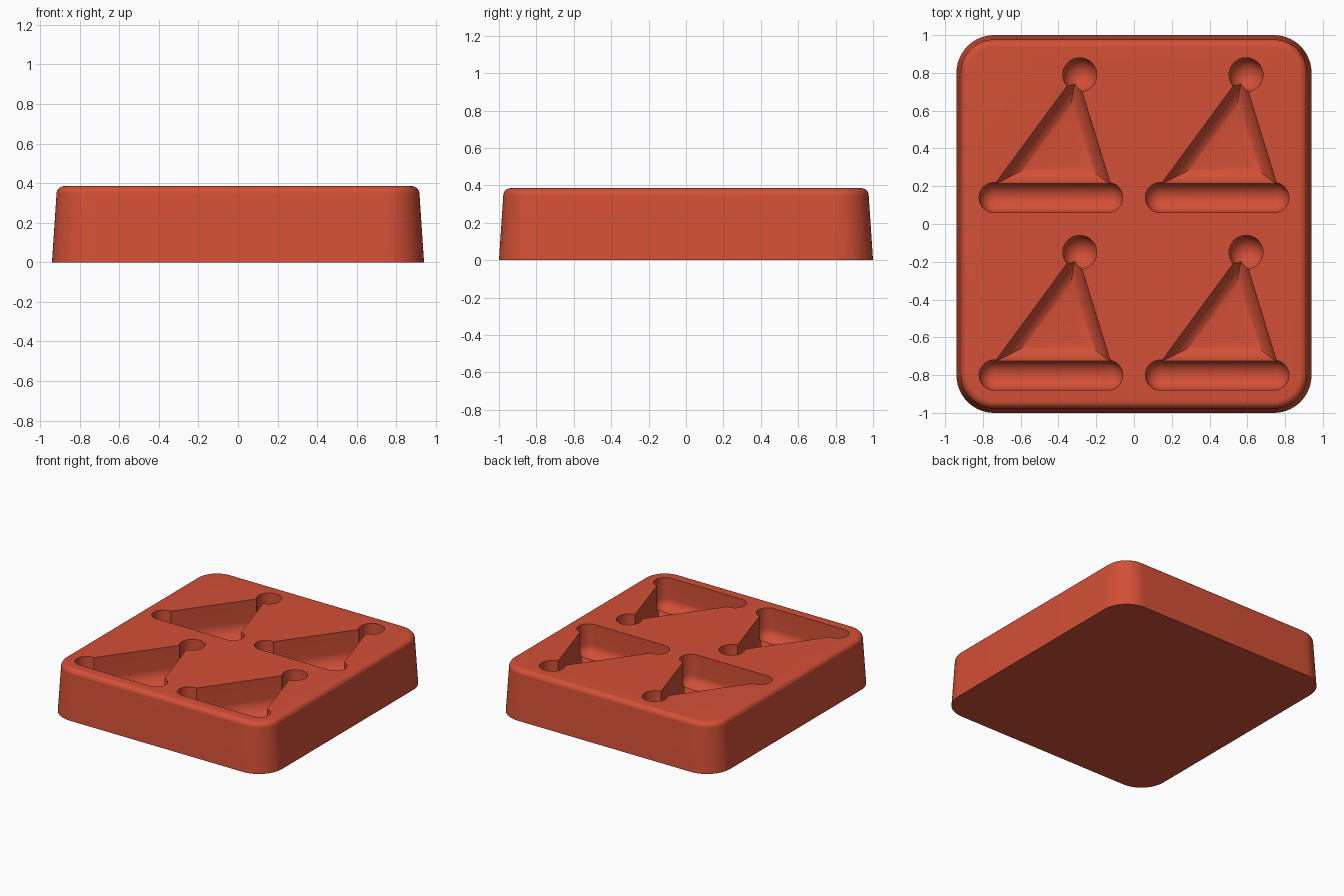
import bpy, bmesh
from math import sin, cos, pi
from mathutils import Vector

if "Cube" in bpy.data.objects:
    bpy.data.objects.remove(bpy.data.objects["Cube"])

TOP = 0.385       # height of the tray
WALL = 0.16       # straight depth of each pocket before its floor rounds off
PITCH = [(x, y) for x in (0, 0.88) for y in (0, -0.94)]

red = bpy.data.materials.new("brick red")
red.use_nodes = True
colour = (0.65, 0.08, 0.037, 1)
red.diffuse_color = colour
red.node_tree.nodes["Principled BSDF"].inputs["Base Color"].default_value = colour


def rounded(corners, radius, steps):
    """Outline made of equal arcs around the corner centres, counterclockwise."""
    pts = []
    span = 2 * pi / len(corners)
    for i, (x, y) in enumerate(corners):
        for k in range(steps + 1):
            a = span * (i + k / steps) - (pi / 2 if len(corners) == 2 else 0)
            pts.append((x + radius * cos(a), y + radius * sin(a)))
    return pts


def circle(centre, radius, sides=40):
    return [(centre[0] + radius * cos(2 * pi * k / sides),
             centre[1] + radius * sin(2 * pi * k / sides)) for k in range(sides)]


def loft(name, rings, places=((0, 0),)):
    """Closed solid through a stack of (outline, z) rings, copied to each place."""
    bm = bmesh.new()
    for dx, dy in places:
        loops = [[bm.verts.new((x + dx, y + dy, z)) for x, y in pts] for pts, z in rings]
        for low, high in zip(loops, loops[1:]):
            n = len(low)
            for i in range(n):
                j = (i + 1) % n
                bm.faces.new((low[i], low[j], high[j], high[i]))
        bm.faces.new(loops[0])
        bm.faces.new(loops[-1])
    bmesh.ops.recalc_face_normals(bm, faces=bm.faces)
    mesh = bpy.data.meshes.new(name)
    bm.to_mesh(mesh)
    bm.free()
    mesh.materials.append(red)
    obj = bpy.data.objects.new(name, mesh)
    bpy.context.collection.objects.link(obj)
    return obj


def pocket(name, outline, radius, end=0.96, steps=12):
    """Straight-walled cutter with a rounded floor; outline(d) is inset by d."""
    rings = [(outline(0), TOP + 0.1)]
    for k in range(steps + 1):
        a = pi / 2 * end * k / steps
        rings.append((outline(radius * (1 - cos(a))), TOP - WALL - radius * sin(a)))
    return loft(name, rings, PITCH)


# Tray body with drafted sides and a rounded top edge
def body_outline(inset):
    cx, cy = 0.74, 0.80
    return rounded([(cx, cy), (-cx, cy), (-cx, -cy), (cx, -cy)], 0.2 - inset, 14)


draft, fillet = 0.023, 0.04
rings = [(body_outline(0), 0)]
for k in range(9):
    a = pi / 2 * k / 8
    rings.append((body_outline(draft + fillet * (1 - cos(a))), TOP - fillet * (1 - sin(a))))
tray = loft("mould_tray", rings)

# Triangular hat pocket, inset towards the centre of its inscribed circle
A, B, C = Vector((-0.737, 0.21)), Vector((-0.124, 0.21)), Vector((-0.305, 0.798))
a, b, c = (B - C).length, (C - A).length, (A - B).length
middle = (A * a + B * b + C * c) / (a + b + c)
inradius = middle.y - A.y


def hat_outline(inset):
    return [tuple(middle + (p - middle) * (1 - inset / inradius)) for p in (A, B, C)]


cutters = [
    pocket("hat_cutter", hat_outline, 0.11, end=1),
    pocket("brim_cutter", lambda d: rounded([(-0.14, 0.14), (-0.74, 0.14)], 0.08 - d, 16), 0.08),
    pocket("bobble_cutter", lambda d: circle((-0.287, 0.79), 0.09 - d), 0.09),
]

# Cut the pockets out of the tray
bpy.context.view_layer.objects.active = tray
for cutter in cutters:
    mod = tray.modifiers.new(cutter.name, "BOOLEAN")
    mod.operation = "DIFFERENCE"
    mod.solver = "EXACT"
    mod.object = cutter
    bpy.ops.object.modifier_apply(modifier=mod.name)
for cutter in cutters:
    bpy.data.objects.remove(cutter)

bpy.ops.object.select_all(action="DESELECT")
tray.select_set(True)
bpy.ops.object.shade_smooth_by_angle(angle=pi / 6)
